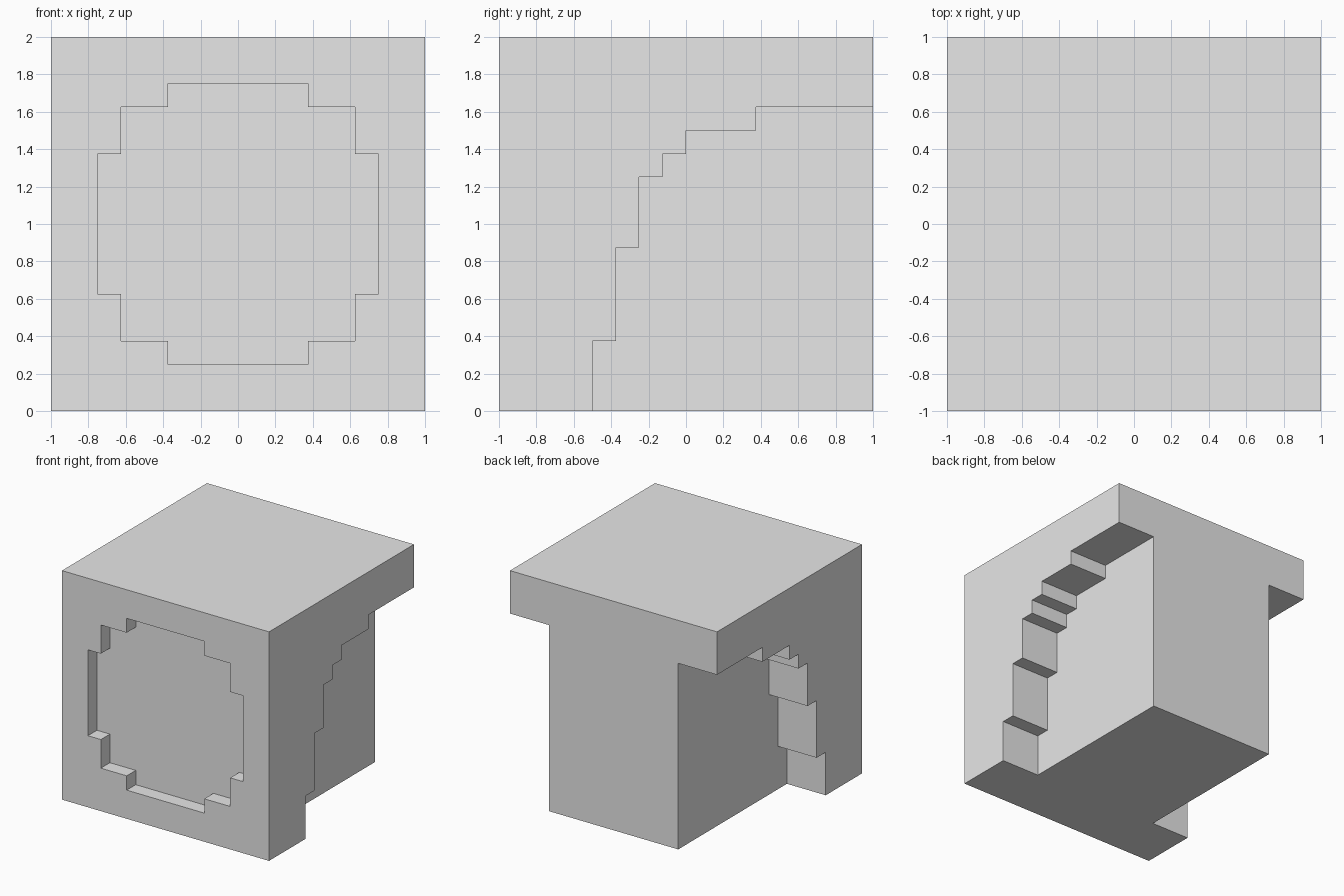
import bpy
import bmesh
from mathutils import Vector

if "Cube" in bpy.data.objects:
    bpy.data.objects.remove(bpy.data.objects["Cube"])

grey = bpy.data.materials.new("light grey")
grey.diffuse_color = (0.8, 0.8, 0.8, 1)
grey.use_nodes = True
grey.node_tree.nodes["Principled BSDF"].inputs["Base Color"].default_value = grey.diffuse_color


def prism(name, points, sweep):
    """Closed prism: an outline of 3D points swept along a vector."""
    bm = bmesh.new()
    face = bm.faces.new([bm.verts.new(p) for p in points])
    new = bmesh.ops.extrude_face_region(bm, geom=[face])["geom"]
    bmesh.ops.translate(bm, vec=Vector(sweep),
                        verts=[v for v in new if isinstance(v, bmesh.types.BMVert)])
    bmesh.ops.recalc_face_normals(bm, faces=bm.faces)
    mesh = bpy.data.meshes.new(name)
    bm.to_mesh(mesh)
    bm.free()
    mesh.materials.append(grey)
    obj = bpy.data.objects.new(name, mesh)
    bpy.context.collection.objects.link(obj)
    return obj


def carve(target, cutter):
    """Subtract the cutter from the target, then discard it."""
    cutter.hide_render = True
    mod = target.modifiers.new("carve", 'BOOLEAN')
    mod.operation = 'DIFFERENCE'
    mod.solver = 'EXACT'
    mod.object = cutter
    bpy.context.view_layer.objects.active = target
    bpy.ops.object.modifier_apply(modifier=mod.name)
    bpy.data.objects.remove(cutter, do_unlink=True)


# Main cube
block = prism("block", [(-1, -1, 0), (1, -1, 0), (1, 1, 0), (-1, 1, 0)], (0, 0, 2))

# Stepped round recess in the front, mirrored from one quarter
quarter = [(0.75, 0.375), (0.625, 0.375), (0.625, 0.625), (0.375, 0.625), (0.375, 0.75)]
half = quarter + [(-x, z) for x, z in reversed(quarter)]
ring = half + [(-x, -z) for x, z in half]
carve(block, prism("front_recess_cutter", [(x, -1.2, 1 + z) for x, z in ring], (0, 0.325, 0)))

# Stair-edged notches at both sides, open to the back and bottom
corners = [(-0.5, 0.375), (-0.375, 0.875), (-0.25, 1.25),
           (-0.125, 1.375), (0, 1.5), (0.375, 1.625)]
stairs = [(-0.5, -0.2)]
for y, z in corners:
    if y > -0.5:
        stairs.append((y, stairs[-1][1]))
    stairs.append((y, z))
stairs += [(1.2, 1.625), (1.2, -0.2)]
for side in (-1, 1):
    carve(block, prism("side_notch_cutter",
                       [(side * 0.625, y, z) for y, z in stairs], (side * 0.6, 0, 0)))
